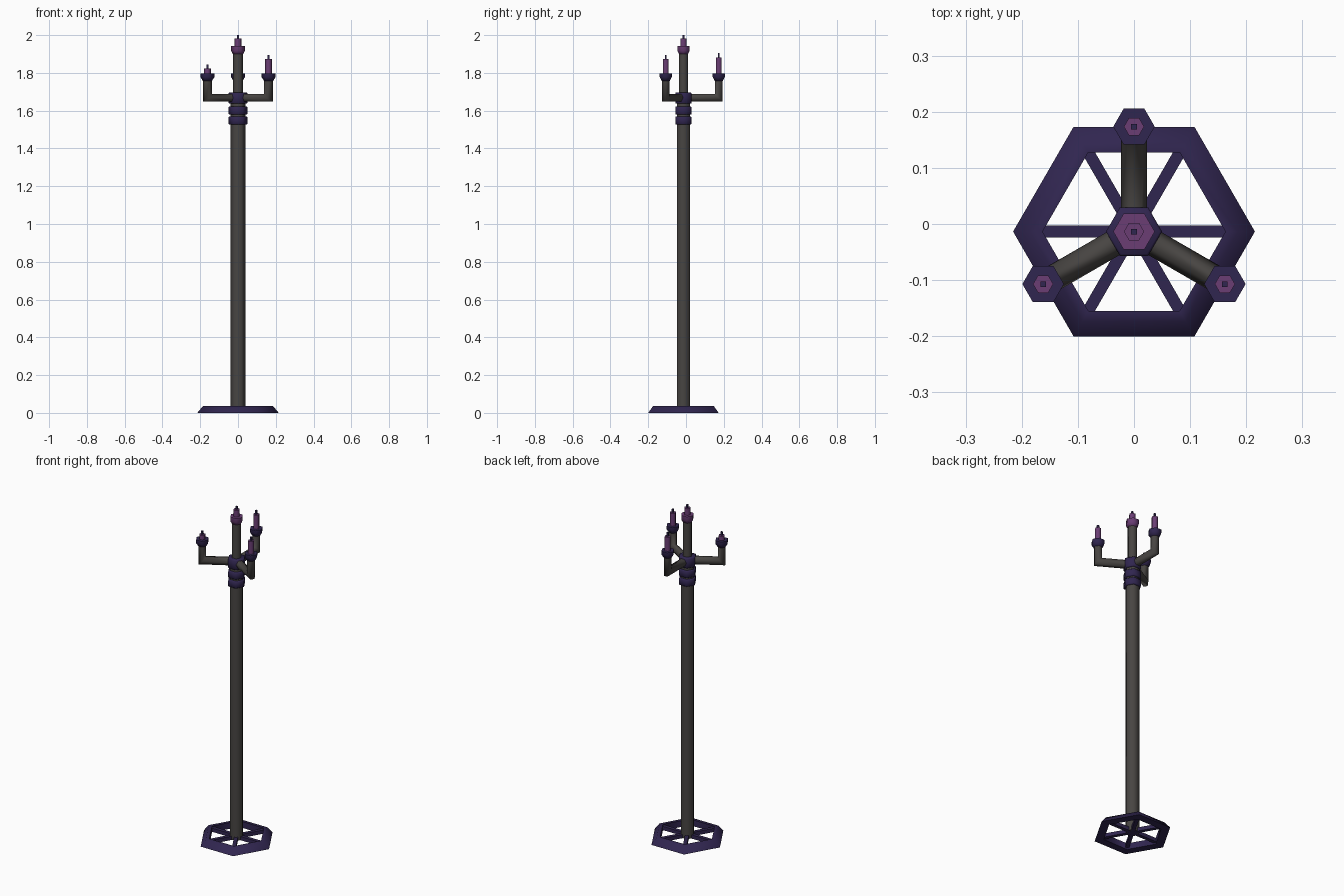
import bpy, bmesh, math
from mathutils import Vector

if "Cube" in bpy.data.objects:
    bpy.data.objects.remove(bpy.data.objects["Cube"])

CY = -0.0135          # pole axis sits slightly forward of the bounds centre
ARM = 0.187           # reach of each arm


def material(name, rgb):
    m = bpy.data.materials.new(name)
    m.diffuse_color = (*rgb, 1)
    m.use_nodes = True
    m.node_tree.nodes["Principled BSDF"].inputs["Base Color"].default_value = m.diffuse_color
    return m


IRON = material("grey_iron", (0.064, 0.059, 0.055))
NAVY = material("dark_violet", (0.030, 0.019, 0.080))
WAX = material("purple_wax", (0.145, 0.048, 0.175))


def finish(name, bm, mat, angle=65):
    bmesh.ops.recalc_face_normals(bm, faces=bm.faces)
    me = bpy.data.meshes.new(name)
    bm.to_mesh(me)
    bm.free()
    ob = bpy.data.objects.new(name, me)
    bpy.context.collection.objects.link(ob)
    me.materials.append(mat)
    bpy.ops.object.select_all(action='DESELECT')
    ob.select_set(True)
    bpy.context.view_layer.objects.active = ob
    bpy.ops.object.shade_smooth_by_angle(angle=math.radians(angle))
    return ob


def bridge(bm, rings, closed=False):
    n = len(rings[0])
    pairs = list(zip(rings, rings[1:] + rings[:1])) if closed else list(zip(rings, rings[1:]))
    for a, b in pairs:
        for i in range(n):
            j = (i + 1) % n
            bm.faces.new((a[i], a[j], b[j], b[i]))
    if not closed:
        bm.faces.new(rings[0])
        bm.faces.new(rings[-1])


def lathe(name, profile, mat, x=0, y=CY, n=6, closed=False, turn=0, angle=65):
    """Turn (radius, height) points into an n-sided solid."""
    bm = bmesh.new()
    rings = []
    for r, z in profile:
        rings.append([bm.verts.new((x + r * math.cos(turn + math.tau * i / n),
                                    y + r * math.sin(turn + math.tau * i / n), z))
                      for i in range(n)])
    bridge(bm, rings, closed)
    return finish(name, bm, mat, angle)


def candle(name, x, y, z0, z1, z2):
    lathe(name, [(0.018, z0), (0.018, z1)], WAX, x, y)
    lathe(name + "_wick", [(0.007, z1 - 0.002), (0.007, z2)], NAVY, x, y, 4,
          turn=math.pi / 4, angle=30)


# Hexagonal base ring and spokes
lathe("base_ring", [(0.2155, 0), (0.185, 0.037), (0.163, 0.037), (0.163, 0)], NAVY, closed=True)
for k in range(3):
    bm = bmesh.new()
    bmesh.ops.create_cube(bm, size=1)
    for v in bm.verts:
        v.co = Vector((v.co.x * 0.34, v.co.y * 0.021, v.co.z * 0.022 + 0.02))
    ob = finish("base_spoke", bm, NAVY, 30)
    ob.location.y = CY
    ob.rotation_euler.z = k * math.pi / 3

# Pole, collars and upper stem
lathe("pole", [(0.04, 0.01), (0.04, 1.65)], IRON)
for z0, z1 in ((1.527, 1.569), (1.579, 1.622), (1.637, 1.696)):
    lathe("collar", [(0.046, z0), (0.05, z0 + 0.004), (0.05, z1 - 0.004), (0.046, z1)], NAVY)
lathe("upper_stem", [(0.027, 1.69), (0.027, 1.91)], IRON)

# Central cup and candle
lathe("centre_cup", [(0.026, 1.897), (0.037, 1.917), (0.037, 1.942)], WAX)
candle("centre_candle", 0, CY, 1.94, 1.982, 2.0)

# Three mitred arms with cups and candles of different heights
for deg, top, tip in ((90, 1.881, 1.905), (210, 1.824, 1.845), (330, 1.874, 1.895)):
    a = math.radians(deg)
    out = Vector((math.cos(a), math.sin(a), 0))
    side = Vector((-math.sin(a), math.cos(a), 0))
    up = Vector((0, 0, 1))
    axis = Vector((0, CY, 0))
    path = ((0.03, 1.669, up), (ARM, 1.669, up - out), (ARM, 1.77, -out))
    bm = bmesh.new()
    rings = []
    for reach, z, normal in path:
        c = axis + out * reach + up * z
        rings.append([bm.verts.new(c + 0.0235 * (side * math.cos(i * math.pi / 3)
                                                 + normal * math.sin(i * math.pi / 3)))
                      for i in range(6)])
    bridge(bm, rings)
    finish("arm", bm, IRON)
    p = axis + out * ARM
    lathe("arm_cup", [(0.024, 1.757), (0.037, 1.778), (0.037, 1.798)], NAVY, p.x, p.y)
    candle("arm_candle", p.x, p.y, 1.795, top, tip)
